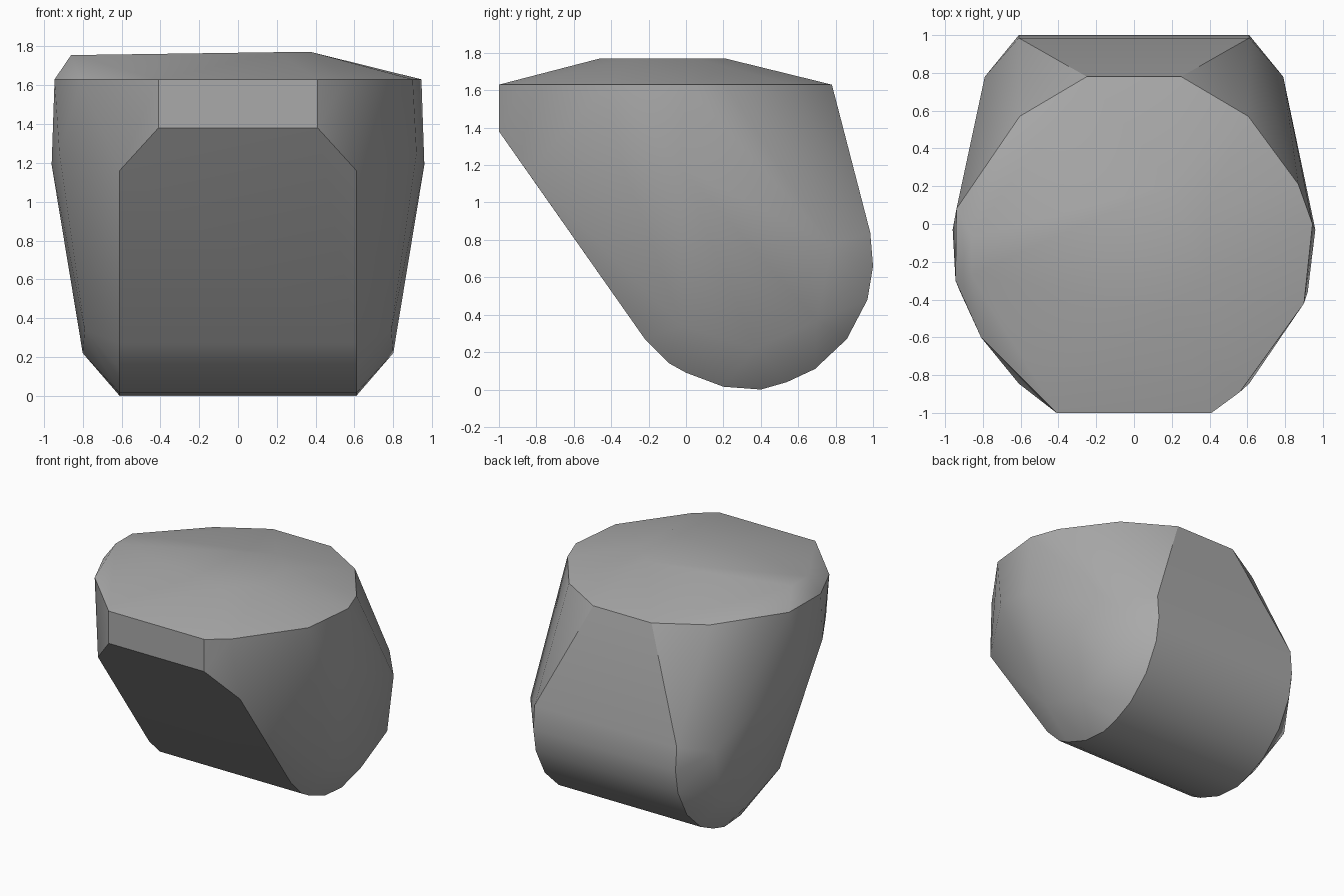
import bpy, bmesh, math

cube = bpy.data.objects.get("Cube")
if cube:
    bpy.data.objects.remove(cube, do_unlink=True)

# single grey stone colour
grey = bpy.data.materials.new("stone_grey")
grey.use_nodes = True
colour = (0.4, 0.4, 0.4, 1)
grey.diffuse_color = colour
grey.node_tree.nodes["Principled BSDF"].inputs["Base Color"].default_value = colour


def mirrored(points):
    return [(s * x, y, z) for x, y, z in points for s in (-1, 1)]


# rounded belly: one profile (y, z) swept across the width
belly = [(-0.845, 1.16), (-0.22, 0.27), (-0.09, 0.14), (0, 0.09), (0.2, 0.015),
         (0.4, 0), (0.54, 0.04), (0.69, 0.11), (0.86, 0.27), (0.97, 0.48),
         (1, 0.66), (0.985, 0.84)]
points = mirrored([(0.61, y, z) for y, z in belly])

# upright front lip and bulging flanks
points += mirrored([(0.41, -1, 1.38), (0.8, 0.37, 0.22), (0.79, -0.02, 0.34),
                    (0.79, 0.7, 0.37), (0.79, 0.78, 0.77), (0.96, -0.03, 1.19),
                    (0.92, -0.36, 1.25)])

# upper rim outline
rim = [(0.25, 0.78), (0.605, 0.57), (0.41, -1)]
points += mirrored([(x, y, 1.63) for x, y in rim])
points += [(x, y, 1.63) for x, y in
           [(0.87, 0.21), (0.945, 0), (0.9, -0.42), (0.56, -0.89),
            (-0.94, 0.08), (-0.945, -0.3), (-0.81, -0.6)]]

# shallow, lopsided crown
points += [(-0.86, -0.07, 1.755), (-0.86, -0.27, 1.755), (0.2, -0.46, 1.77),
           (0.38, -0.3, 1.77), (0.38, 0.05, 1.77), (0.2, 0.21, 1.77)]

# wrap the points in one convex skin
bm = bmesh.new()
for p in points:
    bm.verts.new(p)
hull = bmesh.ops.convex_hull(bm, input=bm.verts[:])
loose = [v for v in bm.verts if not v.link_faces]
bmesh.ops.delete(bm, geom=loose, context="VERTS")
bmesh.ops.dissolve_limit(bm, angle_limit=math.radians(1), verts=bm.verts[:], edges=bm.edges[:])
bmesh.ops.recalc_face_normals(bm, faces=bm.faces[:])
mesh = bpy.data.meshes.new("boulder")
bm.to_mesh(mesh)
bm.free()
mesh.materials.append(grey)
boulder = bpy.data.objects.new("boulder", mesh)
bpy.context.scene.collection.objects.link(boulder)

# soft shading with crisp main edges
bpy.ops.object.select_all(action="DESELECT")
boulder.select_set(True)
bpy.context.view_layer.objects.active = boulder
bpy.ops.object.shade_smooth_by_angle(angle=math.radians(30))
